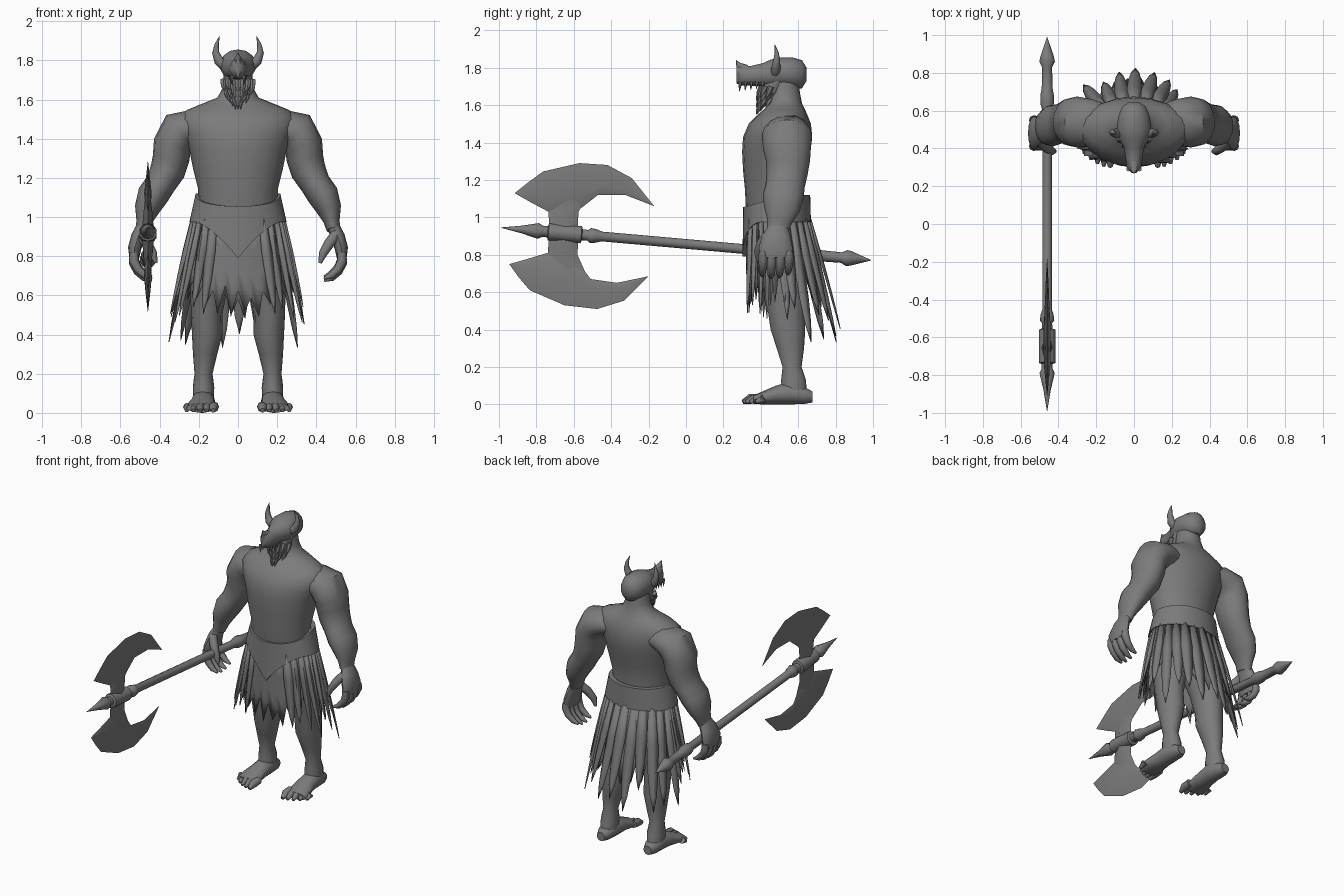
import bpy, bmesh, math, random
from mathutils import Vector as V

random.seed(4)
grey = bpy.data.materials.new("stone grey")
grey.diffuse_color = (0.2, 0.2, 0.2, 1)


def finish(name, bm, thick=0):
    bmesh.ops.remove_doubles(bm, verts=bm.verts, dist=0.0002)
    bmesh.ops.recalc_face_normals(bm, faces=bm.faces)
    me = bpy.data.meshes.new(name)
    bm.to_mesh(me)
    bm.free()
    me.materials.append(grey)
    ob = bpy.data.objects.new(name, me)
    bpy.context.collection.objects.link(ob)
    if thick:
        ob.modifiers.new("cloth thickness", 'SOLIDIFY').thickness = thick
    return ob


def loft(name, rings, closed=True, caps=True, thick=0):
    """Skin a list of point rings."""
    bm = bmesh.new()
    vs = [[bm.verts.new(p) for p in r] for r in rings]
    n = len(rings[0])
    for a, b in zip(vs, vs[1:]):
        for i in range(n if closed else n - 1):
            j = (i + 1) % n
            bm.faces.new((a[i], a[j], b[j], b[i]))
    if caps:
        bm.faces.new(vs[0])
        bm.faces.new(vs[-1])
    return finish(name, bm, thick)


def tube(name, pts, n=14, ref=(0, 1, 0), axis=None, s=1):
    """Elliptical tube through (x, y, z, a, b); s = -1 builds the mirrored side."""
    rings, ref = [], V(ref)
    for i, p in enumerate(pts):
        c = V(p[:3])
        t = V(axis) if axis else V(pts[min(i + 1, len(pts) - 1)][:3]) - V(pts[max(i - 1, 0)][:3])
        t.normalize()
        u = ref.cross(t).normalized()
        v = t.cross(u)
        ring = []
        for k in range(n):
            w = 2 * math.pi * k / n
            q = c + u * p[3] * math.cos(w) + v * p[-1] * math.sin(w)
            ring.append((q.x * s, q.y, q.z))
        rings.append(ring)
    return loft(name, rings)


X, Z = (1, 0, 0), (0, 0, 1)

# Torso and neck: height, half width, front y, back y
tube("torso", [(0, (f + b) / 2, z, w, (b - f) / 2) for z, w, f, b in [
    (.90, .20, .35, .62), (1.05, .20, .32, .63), (1.15, .205, .315, .625), (1.25, .23, .305, .64),
    (1.35, .25, .30, .665), (1.43, .28, .305, .675), (1.50, .30, .335, .668), (1.545, .265, .38, .65),
    (1.58, .18, .42, .635), (1.61, .105, .44, .62), (1.66, .078, .445, .61), (1.74, .07, .44, .60)]],
    n=20, axis=Z)

# Horned beast skull worn over the head: y, centre z, half height, half width
tube("skull_helm", [(0, y, z, h, w) for y, z, h, w in [
    (.645, 1.765, .035, .03), (.62, 1.765, .075, .065), (.57, 1.772, .083, .085), (.50, 1.775, .081, .094),
    (.45, 1.767, .075, .082), (.41, 1.762, .062, .056), (.35, 1.757, .053, .045), (.30, 1.758, .053, .04),
    (.27, 1.765, .05, .012)]], n=14, ref=X, axis=(0, -1, 0))
tube("nose_spike", [(0, .315, 1.79, .03, .025), (0, .28, 1.815, .015, .015), (0, .268, 1.84, .001, .001)], n=8, ref=X)
tube("jaw", [(0, .49, 1.73, .075, .07), (0, .46, 1.67, .07, .06), (0, .43, 1.61, .04, .035)], n=12, axis=Z)

# Beard tufts hanging in rows
for row in range(3):
    for k in range(7):
        f = (k - 3) / 3
        x, y, z = f * (.075 - .015 * row), .405 + .05 * f * f, 1.70 - .03 * row
        d = random.uniform(.05, .075) + (.02 if abs(f) < .5 else 0)
        tube("beard_tuft", [(x, y, z, .017), (x, y - .015, z - d * .5, .014),
                            (x * .9, y - .03, z - d, .001)], n=6, ref=X)

for s in (1, -1):
    # Horns and fangs
    tube("horn", [(.07, .48, 1.775, .027), (.098, .48, 1.797, .025), (.114, .485, 1.84, .018),
                  (.109, .485, 1.88, .011), (.094, .475, 1.925, .001)], n=8, s=s)
    for k in range(5):
        y = .29 + .03 * k
        tube("fang", [(.03 + k * .002, y, 1.725, .012), (.03 + k * .002, y - .004, 1.672 + .005 * k, .001)], n=6, ref=X, s=s)

    # Arm from shoulder to wrist
    tube("arm", [(.13, .54, 1.46, .05, .09), (.22, .54, 1.465, .085, .12), (.30, .54, 1.44, .105, .135),
                 (.335, .54, 1.37, .098, .128), (.342, .545, 1.30, .094, .118), (.36, .54, 1.235, .09, .11),
                 (.395, .53, 1.17, .078, .105), (.435, .52, 1.11, .08, .11), (.465, .512, 1.04, .064, .095),
                 (.478, .50, .98, .042, .068), (.487, .49, .935, .034, .058)], n=16, s=s)
    tube("palm", [(.485, .495, .955, .032, .05), (.51, .485, .90, .036, .075), (.528, .48, .84, .034, .09),
                  (.53, .48, .785, .024, .085)], n=12, s=s)
    for k in range(4):
        y = .412 + .046 * k
        d = (.012, 0, .004, .02)[k]
        tube("finger", [(.531, y, .82, .022), (.532, y, .765 + d, .025), (.512, y, .722 + d, .022),
                        (.478, y - .004, .69 + d, .018), (.44, y - .006, .675 + d, .007)], n=8, s=s)
    tube("thumb", [(.50, .44, .91, .028), (.465, .405, .865, .027), (.435, .385, .815, .022),
                   (.418, .385, .765, .009)], n=8, s=s)

    # Leg and foot
    tube("leg", [(.115, .49, .96, .10, .14), (.125, .50, .78, .115, .14), (.15, .525, .62, .093, .115),
                 (.16, .535, .50, .08, .10), (.157, .545, .40, .078, .095), (.168, .558, .30, .062, .075),
                 (.176, .567, .20, .046, .052), (.176, .575, .13, .055, .068), (.177, .58, .03, .05, .07)], axis=Z, s=s)
    tube("foot", [(.178, .675, .04, .03, .03), (.178, .63, .048, .046, .052), (.177, .55, .06, .06, .06),
                  (.18, .48, .05, .05, .062), (.186, .42, .037, .037, .074), (.188, .36, .025, .023, .076)],
         n=12, ref=X, axis=(0, -1, 0), s=s)
    for k in range(5):
        x, y = .122 + .034 * k, .302 + .009 * k * k / 2
        r = .024 if k == 0 else .019
        tube("toe", [(x, .40, .034, r), (x + .002, y + .04, .029, r * 1.1), (x + .004, y, .012, r * .5)],
             n=8, ref=X, s=s)


# Belt: a band with a dipped front rim and a pointed front flap
def belt_ring(grow, rim):
    ring = []
    for k in range(48):
        w = 2 * math.pi * k / 48
        x, front = math.cos(w), max(0, -math.sin(w))
        ax = abs(x) * .235
        drop = .185 * max(0, 1 - ax / .21) ** 1.5 if front else 0
        z = 1.12 - .065 * front ** .7 if rim else .975 - drop
        wide = (.212 if rim else .24) + grow
        ring.append((x * wide, .485 + math.sin(w) * (.175 + grow), z))
    return ring


loft("belt", [belt_ring(-.025, True), belt_ring(.004, True), belt_ring(.008, False), belt_ring(-.01, False)], caps=False)


# Tattered loincloth: a flared surface carrying a ragged sheet and loose strips
def cloth(w, z, out=0):
    t = (1.0 - z) / .6
    c, sn = math.cos(w), math.sin(w)
    ry = .168 - .01 * t if sn < 0 else .16 + .14 * t
    return ((.225 + .11 * t + out) * c, .49 + (ry + out) * sn, z)


def ragged(w):
    """Hem height by direction: short at the hips, long front and back."""
    return .47 + .16 * abs(math.cos(w)) ** 2 - .02 * max(0, math.sin(w))


N = 56
hems = [ragged(2 * math.pi * k / N) + (random.uniform(0, .05) if k % 2 else random.uniform(.10, .2)) for k in range(N)]
loft("loincloth", [[cloth(2 * math.pi * k / N, 1.0 + (hems[k] - 1.0) * f, .006 * (k % 2)) for k in range(N)]
                   for f in (0, .35, .7, 1)], caps=False, thick=.005)


def strip(w, hem, wide, out):
    """Pointed hanging rag with a raised fold."""
    rows = []
    lean = random.uniform(-.06, .06)
    for f, g in ((0, .8), (.35, 1), (.65, .75), (.85, .45), (1, .02)):
        z = .99 + (hem - .99) * f
        rows.append([cloth(w + lean * f + d * wide * g, z, out * (.3 + f) + (.012 * g if d == 0 else 0))
                     for d in (-1, 0, 1)])
    loft("cloth_strip", rows, closed=False, caps=False, thick=.004)


for k in range(11):      # back rags
    strip(math.pi * (.08 + .84 * k / 10), random.uniform(.33, .52), .14, random.uniform(.005, .03))
for s in (0, 1):         # hip and front corner rags
    for a, hem in ((-.05, .56), (-.22, .50), (-.38, .44), (-.55, .48), (-.8, .55), (-1.0, .48), (.2, .47), (.1, .55)):
        strip(math.pi - a if s else a, hem + random.uniform(-.02, .03), .12, random.uniform(.01, .03))


# Axe shaft with turned fittings: y along the shaft, radius
AX = -.46
shaft_axis = V((0, 1, -.088))
tube("axe_shaft", [(AX, y, .858 - .088 * y, r) for y, r in [
    (-.99, .001), (-.88, .02), (-.79, .042), (-.765, .03), (-.74, .03), (-.735, .046), (-.56, .046), (-.555, .03),
    (-.525, .028), (-.51, .04), (-.48, .036), (-.45, .026), (.60, .026), (.64, .038), (.68, .038), (.72, .03),
    (.83, .028), (.86, .043), (.885, .038), (.99, .001)]], n=10, ref=X, axis=shaft_axis)


# Crescent blades: outer and inner edge points (y, z), plus a neck into the shaft
def blade(outer, inner, neck):
    rings = []
    for (oy, oz), (iy, iz) in zip(outer, inner):
        t = min(.02, .08 * math.hypot(oy - iy, oz - iz))
        my, mz = iy * .7 + oy * .3, iz * .7 + oz * .3
        rings.append([(AX, oy, oz), (AX + t, my, mz), (AX, iy, iz), (AX - t, my, mz)])
    loft("axe_blade", rings)
    loft("blade_neck", [[(AX, a, z), (AX + t, (a + b) / 2, z), (AX, b, z), (AX - t, (a + b) / 2, z)]
                        for a, b, z, t in neck])


blade([(-.915, 1.13), (-.84, 1.19), (-.765, 1.245), (-.57, 1.29), (-.42, 1.28), (-.29, 1.21), (-.17, 1.06)],
      [(-.914, 1.128), (-.82, 1.075), (-.735, 1.03), (-.56, 1.05), (-.47, 1.12), (-.325, 1.12), (-.171, 1.06)],
      [(-.73, -.58, .90, .034), (-.735, -.575, 1.03, .022), (-.70, -.53, 1.10, .014)])
blade([(-.945, .75), (-.895, .68), (-.835, .61), (-.65, .53), (-.475, .51), (-.33, .555), (-.20, .685)],
      [(-.944, .75), (-.84, .78), (-.74, .81), (-.58, .765), (-.51, .67), (-.37, .65), (-.201, .685)],
      [(-.73, -.575, .92, .034), (-.74, -.58, .80, .022), (-.72, -.54, .71, .014)])

# Smooth shading with crisp edges
bpy.ops.object.select_all(action='SELECT')
bpy.context.view_layer.objects.active = bpy.context.scene.objects[0]
bpy.ops.object.shade_smooth_by_angle(angle=math.radians(48))
